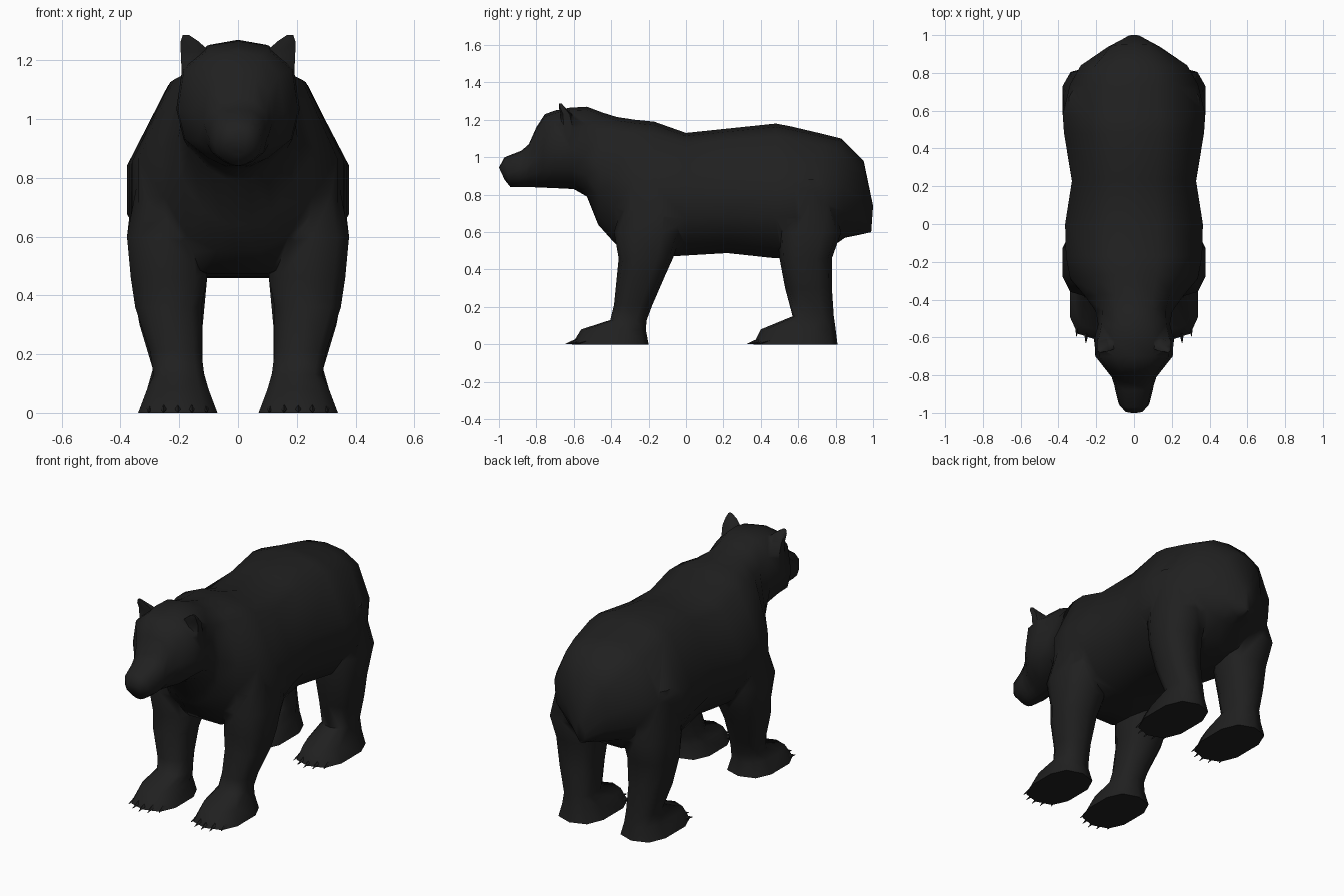
import bpy, bmesh, math
from mathutils import Vector

if "Cube" in bpy.data.objects:
    bpy.data.objects.remove(bpy.data.objects["Cube"])

fur = bpy.data.materials.new("black fur")
fur.diffuse_color = (0.0145, 0.0145, 0.0145, 1)
fur.use_nodes = True
fur.node_tree.nodes["Principled BSDF"].inputs["Base Color"].default_value = fur.diffuse_color


def loft(name, rings):
    """Skin a list of equal-length point rings, capping both ends."""
    bm = bmesh.new()
    vs = [[bm.verts.new(p) for p in r] for r in rings]
    n = len(rings[0])
    for a, b in zip(vs, vs[1:]):
        for i in range(n):
            j = (i + 1) % n
            bm.faces.new((a[i], a[j], b[j], b[i]))
    bm.faces.new(vs[0])
    bm.faces.new(vs[-1])
    bmesh.ops.recalc_face_normals(bm, faces=bm.faces)
    me = bpy.data.meshes.new(name)
    bm.to_mesh(me)
    bm.free()
    me.materials.append(fur)
    ob = bpy.data.objects.new(name, me)
    bpy.context.collection.objects.link(ob)
    return ob


# half cross-sections as (width fraction, height fraction), top to bottom
TRUNK = [(0, 1), (.34, .975), (.63, .91), (.98, .54), (.98, .3), (.72, .08), (.3, 0), (0, 0)]
HEAD = [(0, 1), (.5, .965), (.9, .8), (1, .47), (.88, .23), (.5, .08), (.2, .01), (0, 0)]


def section(yt, zt, yb, zb, w, h):
    half = []
    for (a, b), (c, d) in zip(TRUNK, HEAD):
        fx, fz = a + (c - a) * h, b + (d - b) * h
        half.append((fx * w, yb + (yt - yb) * fz, zb + (zt - zb) * fz))
    return half + [(-x, y, z) for x, y, z in half[-2:0:-1]]


# body and head: top y, top z, bottom y, bottom z, half width, head blend
BODY = [
    (1.0, .74, .99, .60, .03, 1), (.95, .98, .925, .585, .14, .8),
    (.83, 1.10, .85, .57, .285, .4), (.73, 1.125, .75, .50, .345, .1),
    (.56, 1.165, .60, .465, .385, 0), (.48, 1.18, .48, .46, .378, 0),
    (.24, 1.155, .22, .488, .335, 0), (0, 1.13, 0, .475, .372, 0),
    (-.17, 1.19, -.17, .465, .368, 0), (-.27, 1.20, -.31, .475, .345, 0),
    (-.37, 1.215, -.39, .55, .265, .3), (-.45, 1.24, -.47, .64, .205, .7),
    (-.53, 1.27, -.53, .79, .19, 1), (-.62, 1.265, -.60, .83, .21, 1),
    (-.70, 1.25, -.70, .835, .205, 1), (-.755, 1.23, -.77, .838, .155, 1),
    (-.80, 1.16, -.82, .84, .118, 1), (-.84, 1.07, -.86, .84, .105, 1),
    (-.88, 1.035, -.89, .84, .098, 1), (-.97, 1.0, -.94, .842, .08, 1),
    (-1.0, .945, -.97, .88, .05, 1),
]
bear = loft("bear_body", [section(*r) for r in BODY])

# limbs and ears: z, y front, y back, x inner, x outer
FRONT_LEG = [(.88, -.30, -.03, .15, .325), (.6, -.385, -.02, .12, .378),
             (.46, -.36, -.07, .105, .365), (.36, -.37, -.115, .125, .35),
             (.21, -.385, -.18, .125, .30), (.13, -.405, -.21, .115, .287),
             (.08, -.56, -.215, .1, .31), (0, -.61, -.2, .07, .34)]
HIND_LEG = [(.88, .5, .74, .15, .345), (.6, .49, .83, .1, .378),
            (.46, .5, .78, .105, .365), (.3, .53, .78, .12, .335),
            (.15, .57, .79, .12, .29), (.08, .40, .80, .1, .31),
            (0, .36, .81, .07, .34)]
EAR = [(1.12, -.67, -.58, .09, .19), (1.23, -.67, -.61, .095, .195),
       (1.265, -.68, -.645, .135, .195), (1.287, -.68, -.665, .168, .188)]


def limb(name, rows, side, n):
    rings = []
    for z, y0, y1, x0, x1 in rows:
        ring = []
        for i in range(n):
            t = 2 * math.pi * (i + .5) / n
            c, s = math.cos(t), math.sin(t)
            c = math.copysign(abs(c) ** .75, c) / math.cos(math.pi / n) ** .75
            s = math.copysign(abs(s) ** .75, s)
            ring.append((side * ((x0 + x1) / 2 + c * (x1 - x0) / 2),
                         (y0 + y1) / 2 + s * (y1 - y0) / 2, z))
        rings.append(ring)
    return loft(name, rings)


parts = []
for side, tag in ((1, "left"), (-1, "right")):
    parts.append(limb("front_leg_" + tag, FRONT_LEG, side, 10))
    parts.append(limb("hind_leg_" + tag, HIND_LEG, side, 10))
    parts.append(limb("ear_" + tag, EAR, side, 6))

# weld limbs and ears into the body
for p in parts:
    m = bear.modifiers.new("weld", "BOOLEAN")
    m.operation, m.solver, m.object = "UNION", "EXACT", p
    bpy.context.view_layer.objects.active = bear
    bpy.ops.object.modifier_apply(modifier=m.name)
    bpy.data.objects.remove(p, do_unlink=True)

bpy.ops.object.select_all(action="DESELECT")
bear.select_set(True)
bpy.context.view_layer.objects.active = bear
bpy.ops.object.shade_smooth_by_angle(angle=math.radians(72))

# claws: five small spikes along the front of each paw
for tag, toe_y in (("front", -.61), ("hind", .36)):
    for side in (1, -1):
        for k in range(-2, 3):
            base = Vector((side * (.205 + k * .046), toe_y + .02 + .012 * k * k, .02))
            tip = base + Vector((side * k * .004, -.055, -.018))
            ring = [base + Vector((.016 * math.cos(a), .02, .018 * math.sin(a)))
                    for a in (i * math.pi / 2 for i in range(4))]
            loft(f"{tag}_claw", [ring, [tip + (p - base) * .1 for p in ring]])
